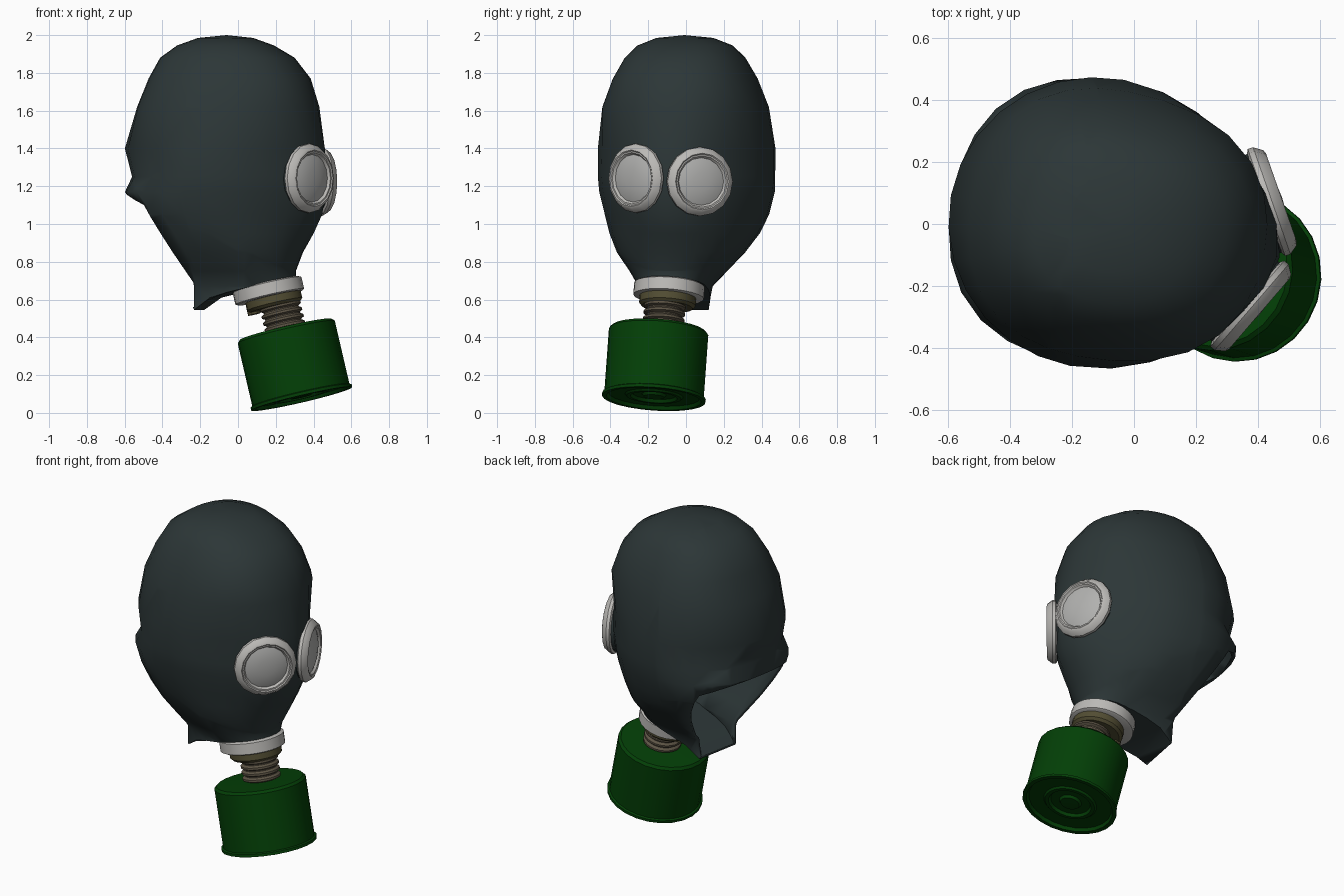
import bpy, bmesh
from math import sin, cos, pi, radians
from mathutils import Vector, Matrix

cube = bpy.data.objects.get("Cube")
if cube:
    bpy.data.objects.remove(cube, do_unlink=True)


def material(name, rgb):
    m = bpy.data.materials.new(name)
    m.use_nodes = True
    m.diffuse_color = (*rgb, 1)
    node = m.node_tree.nodes["Principled BSDF"]
    node.inputs["Base Color"].default_value = (*rgb, 1)
    node.inputs["Roughness"].default_value = 0.6
    return m


RUBBER = material("dark rubber", (0.025, 0.037, 0.038))
GREEN = material("green paint", (0.001, 0.05, 0.002))
WHITE = material("pale grey metal", (0.5, 0.49, 0.47))
GLASS = material("grey glass", (0.44, 0.44, 0.43))
OLIVE = material("olive metal", (0.085, 0.075, 0.033))
BROWN = material("brown thread", (0.11, 0.09, 0.06))


def finish(name, bm, mat, angle=35):
    mesh = bpy.data.meshes.new(name)
    bm.to_mesh(mesh)
    bm.free()
    mesh.materials.append(mat)
    ob = bpy.data.objects.new(name, mesh)
    bpy.context.collection.objects.link(ob)
    bpy.ops.object.select_all(action="DESELECT")
    ob.select_set(True)
    bpy.context.view_layer.objects.active = ob
    bpy.ops.object.shade_smooth_by_angle(angle=radians(angle))
    return ob


def lathe(name, profile, origin, axis, mat, sides=24):
    """Spin (radius, distance) points around an axis through origin."""
    bm = bmesh.new()
    rings = []
    for r, t in profile:
        n = 1 if r == 0 else sides
        rings.append([bm.verts.new((r * cos(2 * pi * i / sides), r * sin(2 * pi * i / sides), t))
                      for i in range(n)])
    for a, b in zip(rings, rings[1:]):
        for i in range(sides):
            j = (i + 1) % sides
            quad = [a[i % len(a)], a[j % len(a)], b[j % len(b)], b[i % len(b)]]
            bm.faces.new(list(dict.fromkeys(quad)))
    bmesh.ops.recalc_face_normals(bm, faces=bm.faces[:])
    turn = Vector(axis).to_track_quat("Z", "Y").to_matrix().to_4x4()
    bm.transform(Matrix.Translation(origin) @ turn)
    return finish(name, bm, mat)


# Rubber hood: egg-shaped sections (height, back, front, widest point, half width)
SECTIONS = [
    (1.985, -0.11, 0.18, 0.03, 0.15), (1.945, -0.22, 0.29, 0.02, 0.25),
    (1.88, -0.31, 0.4, 0.02, 0.315), (1.77, -0.37, 0.485, 0.01, 0.378),
    (1.62, -0.43, 0.53, 0.0, 0.435), (1.4, -0.5, 0.57, -0.02, 0.47),
    (1.25, -0.46, 0.58, -0.02, 0.47), (1.17, -0.495, 0.575, -0.02, 0.462),
    (1.05, -0.46, 0.555, -0.02, 0.432), (0.95, -0.42, 0.51, 0.03, 0.395),
    (0.85, -0.37, 0.45, 0.08, 0.335), (0.75, -0.32, 0.415, 0.12, 0.25),
    (0.67, -0.27, 0.425, 0.17, 0.185), (0.5, -0.23, 0.425, 0.22, 0.165),
]
SIDES = 28
bm = bmesh.new()
rings = []
for z, back, front, mid, half in SECTIONS:
    shift = min(0, (z - 1) * 0.1)
    ring = []
    for i in range(SIDES):
        c, s = cos(2 * pi * i / SIDES), sin(2 * pi * i / SIDES)
        reach = front - mid if c > 0 else mid - back
        # Square the brow and nape a little, flatten the face around the eyes
        square = 0.05 if z > 1.5 or (c < 0 and z < 1.2) else 0
        if c > 0 and 0.9 < z < 1.5:
            square = -0.05
        bulge = 1 + square * (2 * c * s) ** 2
        ring.append(bm.verts.new((mid + reach * c * bulge, half * s * bulge + shift, z)))
    rings.append(ring)
crown = bm.verts.new((0.04, 0, 2.0))
for i in range(SIDES):
    j = (i + 1) % SIDES
    bm.faces.new((crown, rings[0][i], rings[0][j]))
    for a, b in zip(rings, rings[1:]):
        bm.faces.new((a[i], b[i], b[j], a[j]))
bm.faces.new(rings[-1])
bmesh.ops.recalc_face_normals(bm, faces=bm.faces[:])


def bisect(point, normal, clear=False):
    geom = bm.verts[:] + bm.edges[:] + bm.faces[:]
    return bmesh.ops.bisect_plane(bm, geom=geom, plane_co=point, plane_no=normal,
                                  clear_outer=clear)["geom_cut"]


# Sloping chin cut, closed with a face, its throat flap drawn downward
cut = bisect((-0.1, 0, 0.595), (0.236, 0, -1), True)
bmesh.ops.holes_fill(bm, edges=[e for e in cut if isinstance(e, bmesh.types.BMEdge)])
bmesh.ops.recalc_face_normals(bm, faces=bm.faces[:])
for v in cut:
    if isinstance(v, bmesh.types.BMVert):
        v.co.z -= 0.5 * max(0, -v.co.x)

# Neck opening: remove what lies outside all three planes
planes = [(Vector((-0.34, 0, 1.1)), Vector((-0.06, 0, -0.13))),
          (Vector((-0.1, 0, 0.69)), Vector((-0.41, 0, -0.24))),
          (Vector((-0.1, 0, 0.69)), Vector((-1, 0, 0)))]
for p, n in planes:
    bisect(p, n)
gone = [f for f in bm.faces
        if all((f.calc_center_median() - p).dot(n) > 0 for p, n in planes)]
bmesh.ops.delete(bm, geom=gone, context="FACES")

YAW = Matrix.Translation((-0.1, 0, 0)) @ Matrix.Rotation(radians(-10.7), 4, "Z")
bm.transform(YAW)
hood = finish("rubber_hood", bm, RUBBER, 50)
wall = hood.modifiers.new("wall", "SOLIDIFY")
wall.thickness = 0.02
wall.offset = -1

# Eyepieces: socket, frame and lens on each side
for side, word, height in ((1, "left", 1.225), (-1, "right", 1.242)):
    centre = YAW @ Vector((0.53, side * 0.18, height))
    facing = YAW.to_3x3() @ Vector((cos(radians(30)), side * sin(radians(30)), 0))
    lathe(word + "_eye_socket", [(0, -0.13), (0.15, -0.13), (0.172, -0.02), (0, -0.02)],
          centre, facing, RUBBER, 16)
    lathe(word + "_eye_frame",
          [(0.17, -0.035), (0.183, -0.028), (0.183, -0.01), (0.163, 0.018),
           (0.15, 0.023), (0.144, 0.018), (0.136, 0.018), (0.125, 0.004), (0.125, -0.035)],
          centre, facing, WHITE, 16)
    lathe(word + "_eye_lens", [(0.13, 0.004), (0.1, 0.015), (0.05, 0.022), (0, 0.025)],
          centre, facing, GLASS, 16)

# Muzzle clamp, outlet flange, valve tab and screw thread
AXIS = Vector((0.225, -0.07, -0.97)).normalized()
lathe("muzzle_clamp", [(0, -0.035), (0.175, -0.035), (0.187, -0.028), (0.187, 0.036),
                       (0.175, 0.042), (0, 0.042)], (0.16, -0.09, 0.65), AXIS, WHITE)
lathe("outlet_flange", [(0, -0.04), (0.15, -0.04), (0.15, 0.01), (0.135, 0.025), (0, 0.025)],
      (0.192, -0.098, 0.585), AXIS, OLIVE)
lathe("valve_tab", [(0, 0), (0.035, 0), (0.035, 0.05), (0, 0.05)],
      (0.075, -0.07, 0.57), AXIS, OLIVE, 8)
thread = [(0, -0.05)]
for k in range(4):
    t = -0.05 + k * 0.036
    thread += [(0.095, t), (0.11, t + 0.01), (0.11, t + 0.022), (0.095, t + 0.03)]
lathe("screw_thread", thread + [(0, 0.1)], (0.232, -0.115, 0.53), AXIS, BROWN)

# Filter canister with a rolled bottom lip and stepped base
lathe("filter_canister",
      [(0, -0.016), (0.12, -0.016), (0.25, -0.012), (0.264, 0.002), (0.264, 0.345),
       (0.275, 0.35), (0.275, 0.366), (0.252, 0.366), (0.242, 0.348), (0.155, 0.348),
       (0.145, 0.358), (0.125, 0.358), (0.115, 0.342), (0.065, 0.342), (0.055, 0.356),
       (0, 0.358)], (0.255, -0.145, 0.43), AXIS, GREEN)
